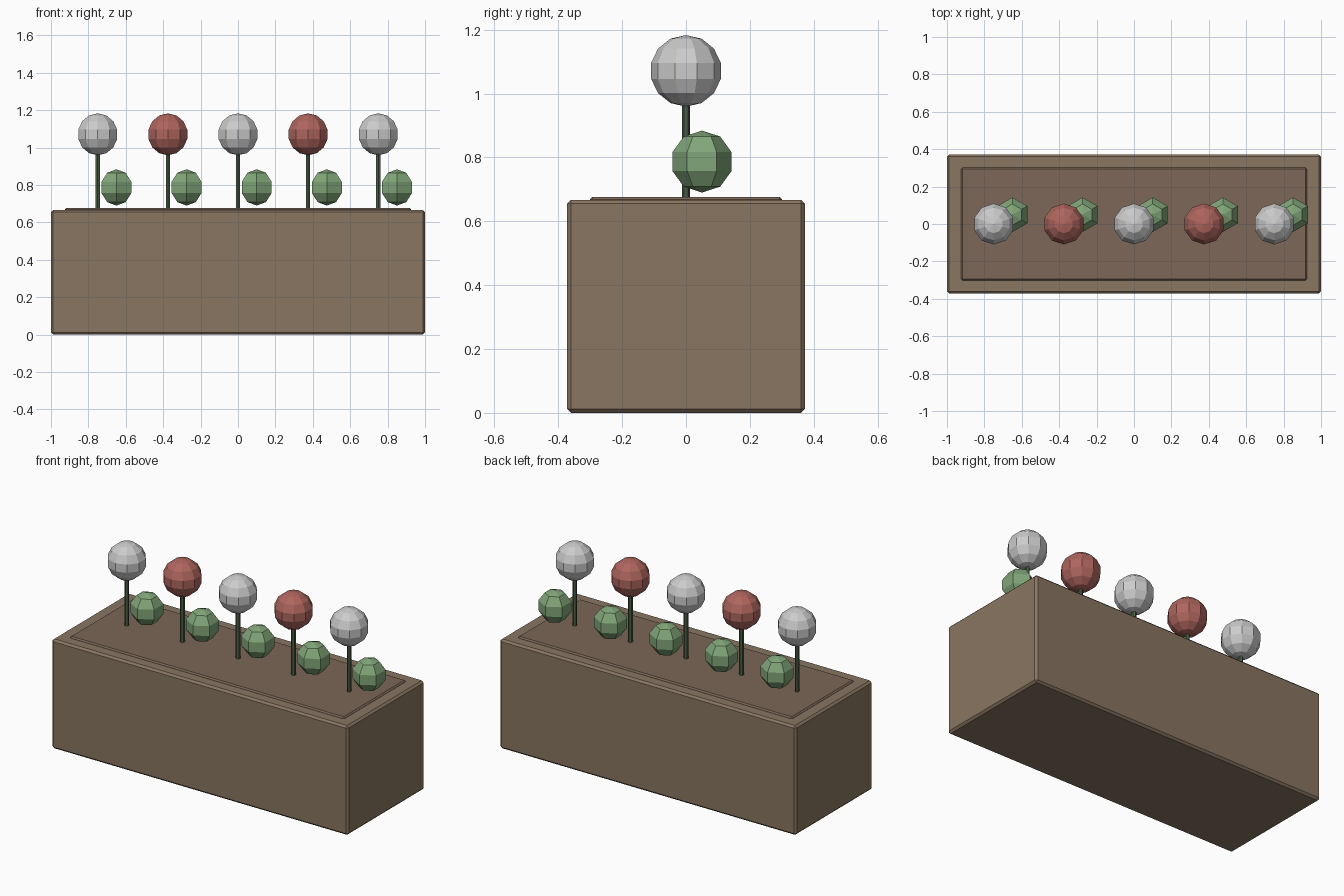
import bpy
from mathutils import Vector

if "Cube" in bpy.data.objects:
    bpy.data.objects.remove(bpy.data.objects["Cube"])


def material(name, rgb):
    m = bpy.data.materials.new(name)
    m.diffuse_color = (*rgb, 1)
    m.use_nodes = True
    m.node_tree.nodes["Principled BSDF"].inputs["Base Color"].default_value = m.diffuse_color
    return m


BROWN = material("planter_brown", (0.25, 0.18, 0.12))
SOIL = material("soil_brown", (0.20, 0.135, 0.095))
STEM = material("stem_green", (0.07, 0.11, 0.06))
LEAF = material("leaf_green", (0.22, 0.38, 0.19))
RED = material("petal_red", (0.42, 0.13, 0.11))


def finish(name, mat):
    ob = bpy.context.object
    ob.name = name
    if mat:
        ob.data.materials.append(mat)
    return ob


def box(name, lo, hi, bevel, mat):
    lo, hi = Vector(lo), Vector(hi)
    bpy.ops.mesh.primitive_cube_add(size=1, location=(lo + hi) / 2)
    ob = finish(name, mat)
    ob.data.transform(ob.matrix_basis.Diagonal((*(hi - lo), 1)))
    mod = ob.modifiers.new("bevel", "BEVEL")
    mod.width, mod.segments = bevel, 1


def ball(name, loc, radius, segments, rings, mat):
    bpy.ops.mesh.primitive_uv_sphere_add(
        segments=segments, ring_count=rings, radius=radius, location=loc)
    finish(name, mat)


# Planter box and the soil bed standing slightly proud of it
box("planter_box", (-1, -0.372, 0), (1, 0.372, 0.667), 0.012, BROWN)
box("soil_bed", (-0.926, -0.301, 0.56), (0.926, 0.301, 0.676), 0.008, SOIL)

# Five flowers, each with a stem, a bloom and a leaf cluster
for i in range(5):
    x = -0.75 + 0.375 * i
    bpy.ops.mesh.primitive_cylinder_add(
        vertices=6, radius=0.013, depth=0.40, location=(x, 0, 0.83))
    finish(f"stem_{i + 1}", STEM)
    ball(f"bloom_{i + 1}", (x, 0, 1.071), 0.112, 10, 7, RED if i % 2 else None)
    ball(f"leaf_cluster_{i + 1}", (x + 0.10, 0.05, 0.787), 0.097, 6, 5, LEAF)
